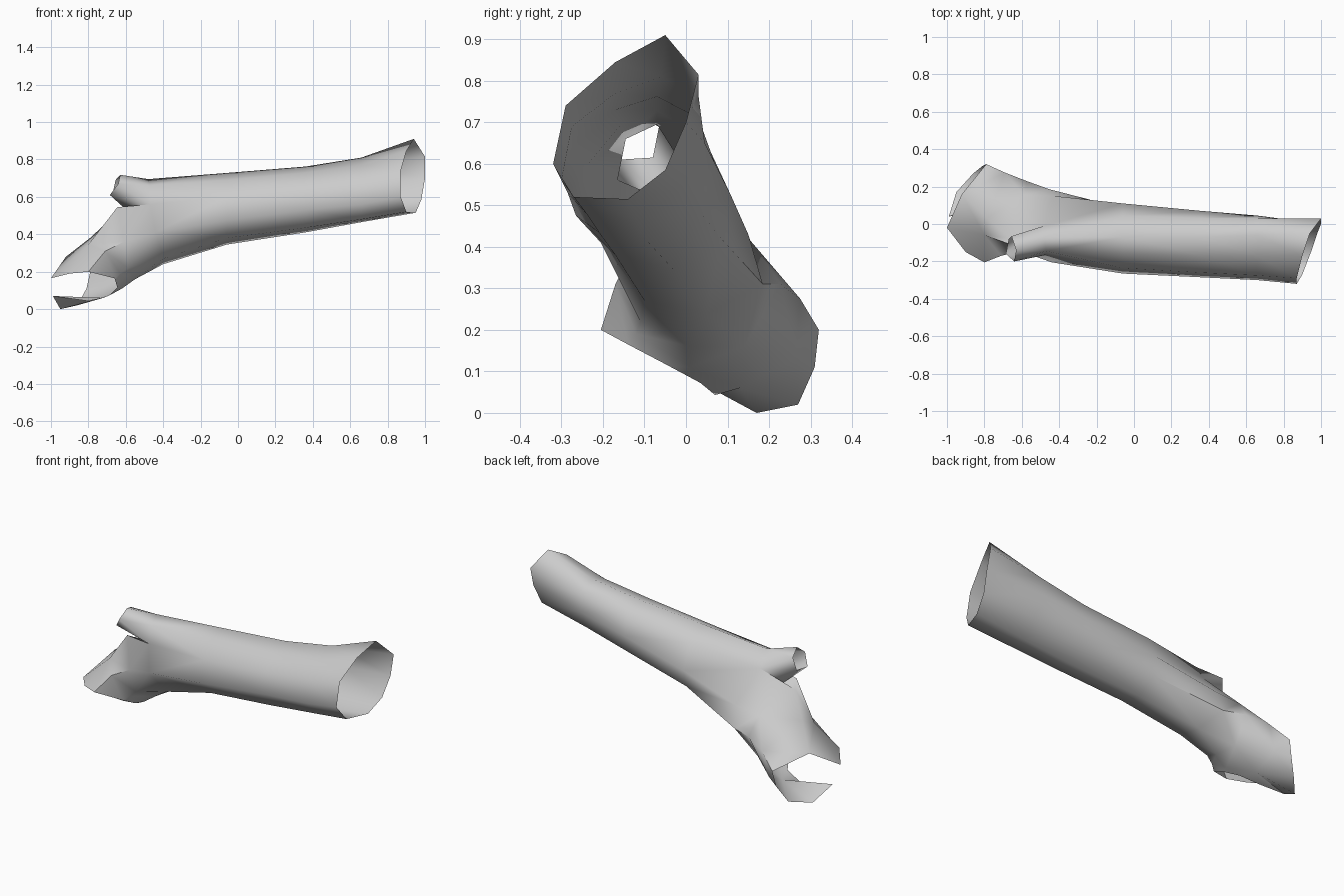
import bpy
import bmesh
import math

old = bpy.data.objects.get("Cube")
if old:
    bpy.data.objects.remove(old, do_unlink=True)

mat = bpy.data.materials.new("pale_grey")
mat.use_nodes = True
grey = (0.6, 0.6, 0.6, 1)
mat.diffuse_color = grey
mat.node_tree.nodes["Principled BSDF"].inputs["Base Color"].default_value = grey

bm = bmesh.new()


def ring(points):
    return [bm.verts.new(p) for p in points]


def section(x, yz):
    return ring([(x, y, z) for y, z in yz])


def loft(a, b, extras=None):
    """Join two closed loops; extras adds lip points between columns."""
    n = len(a)
    for i in range(n):
        j = (i + 1) % n
        mid = ring(extras[i]) if extras and i in extras else []
        bm.faces.new([a[i], a[j], b[j]] + mid[::-1] + [b[i]])


# Trunk: flared open mouth, then cross-sections towards the fork
mouth = ring([(.94, -.05, .91), (1, .03, .815), (1, 0, .70), (.98, -.05, .585),
              (.95, -.14, .515), (.90, -.27, .52), (.87, -.32, .60),
              (.87, -.29, .74), (.90, -.17, .845)])
outer = section(.66, [(-.06, .81), (.03, .765), (.045, .65), (-.01, .54), (-.12, .465),
                      (-.24, .48), (-.30, .56), (-.275, .69), (-.17, .77)])
flank = section(.36, [(-.07, .762), (.03, .71), (.07, .60), (.03, .49), (-.09, .41),
                      (-.21, .435), (-.285, .53), (-.26, .65), (-.17, .73)])
middle = section(-.06, [(-.07, .728), (.045, .66), (.11, .52), (.085, .42), (-.03, .345),
                        (-.17, .38), (-.265, .475), (-.235, .60), (-.16, .69)])
fork = ring([(-.48, -.07, .695), (-.48, -.01, .60), (-.43, .15, .43), (-.45, .185, .31),
             (-.40, .05, .24), (-.40, -.10, .27), (-.44, -.205, .41),
             (-.47, -.165, .56), (-.47, -.145, .66)])
for a, b in ((mouth, outer), (outer, flank), (flank, middle), (middle, fork)):
    loft(a, b)

# Saddle point splits the fork into an upper stub and a lower limb
saddle = bm.verts.new((-.58, -.06, .515))

# Short open stub
stub_base = [fork[8], fork[0], fork[1], saddle, fork[7]]
stub_tip = ring([(-.64, -.20, .67), (-.63, -.14, .718), (-.655, -.065, .69),
                 (-.67, -.08, .615), (-.685, -.16, .61)])
loft(stub_base, stub_tip)

# Lower limb, ending in a jagged broken lip
limb_base = fork[1:8] + [saddle]
limb_a = ring([(-.665, -.075, .50), (-.59, .155, .415), (-.57, .228, .31),
               (-.57, .14, .16), (-.55, .01, .16), (-.59, -.11, .22),
               (-.61, -.145, .36), (-.645, -.115, .545)])
limb_b = ring([(-.785, .03, .385), (-.69, .275, .275), (-.73, .265, .13),
               (-.72, .13, .06), (-.62, .01, .11), (-.63, -.12, .19),
               (-.71, -.17, .31), (-.80, -.06, .345)])
lip = ring([(-.92, .16, .28), (-.79, .32, .20), (-.86, .27, .02), (-.99, .04, .07),
            (-.69, .035, .072), (-.66, -.14, .165), (-.80, -.205, .20), (-1, -.02, .165)])
loft(limb_base, limb_a)
loft(limb_a, limb_b)
loft(limb_b, lip, {1: [(-.81, .31, .11)], 2: [(-.95, .17, 0)], 3: [(-.80, .07, .043)],
                   4: [(-.645, -.045, .115)], 6: [(-.90, -.15, .19)]})

# Consistent outward normals
bmesh.ops.triangulate(bm, faces=bm.faces[:])
bmesh.ops.recalc_face_normals(bm, faces=bm.faces[:])
if sum(f.normal.y * f.calc_center_median().y * f.calc_area() for f in bm.faces) < 0:
    bmesh.ops.reverse_faces(bm, faces=bm.faces[:])

mesh = bpy.data.meshes.new("hollow_branch")
bm.to_mesh(mesh)
bm.free()
mesh.materials.append(mat)
obj = bpy.data.objects.new("hollow_branch", mesh)
bpy.context.collection.objects.link(obj)

bpy.ops.object.select_all(action='DESELECT')
obj.select_set(True)
bpy.context.view_layer.objects.active = obj
bpy.ops.object.shade_smooth_by_angle(angle=math.radians(60))
